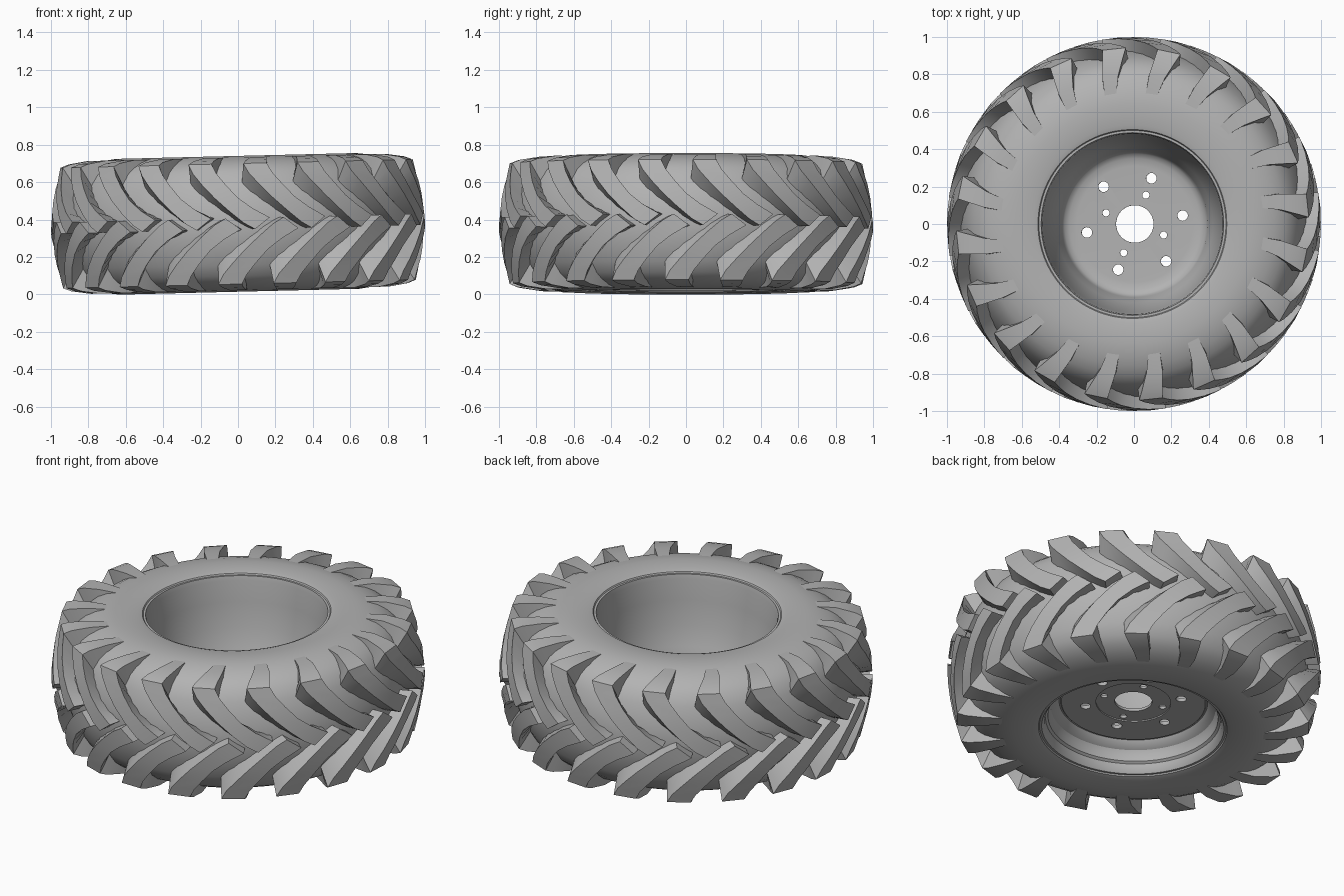
import bpy, bmesh, math
from mathutils import Matrix, Vector

if "Cube" in bpy.data.objects:
    bpy.data.objects.remove(bpy.data.objects["Cube"])

# One plain grey for everything
grey = bpy.data.materials.new("plain_grey")
grey.use_nodes = True
colour = (0.45, 0.45, 0.45, 1)
grey.diffuse_color = colour
grey.node_tree.nodes["Principled BSDF"].inputs["Base Color"].default_value = colour

# The wheel lies on its side with a slight lean
PLACE = Matrix.Translation((0, 0, 0.377)) @ Matrix.Rotation(math.radians(-1.4), 4, "Y")
LUGS = 20


def polar(r, degrees, z):
    a = math.radians(degrees)
    return Vector((r * math.cos(a), r * math.sin(a), z))


def finish(bm, name, angle=30):
    bmesh.ops.recalc_face_normals(bm, faces=bm.faces)
    mesh = bpy.data.meshes.new(name)
    bm.to_mesh(mesh)
    bm.free()
    mesh.materials.append(grey)
    ob = bpy.data.objects.new(name, mesh)
    bpy.context.collection.objects.link(ob)
    ob.matrix_world = PLACE
    smooth(ob, angle)
    return ob


def smooth(ob, angle):
    bpy.ops.object.select_all(action="DESELECT")
    ob.select_set(True)
    bpy.context.view_layer.objects.active = ob
    bpy.ops.object.shade_smooth_by_angle(angle=math.radians(angle))


def lathe(profile, name, steps=120):
    """Spin a closed (radius, height) outline around the axle."""
    bm = bmesh.new()
    rings = [[bm.verts.new(polar(r, 360 * i / steps, z)) for r, z in profile]
             for i in range(steps)]
    n = len(profile)
    for i in range(steps):
        a, b = rings[i], rings[(i + 1) % steps]
        for j in range(n):
            k = (j + 1) % n
            bm.faces.new((a[j], b[j], b[k], a[k]))
    return finish(bm, name)


# Tyre carcass: upper half outline mirrored to the lower half
half = [(0.495, 0.335), (0.505, 0.352), (0.53, 0.359), (0.64, 0.363), (0.70, 0.355),
        (0.76, 0.338), (0.81, 0.312), (0.85, 0.278), (0.885, 0.22), (0.91, 0.15),
        (0.928, 0.08)]
lathe(half + [(0.934, 0)] + [(r, -z) for r, z in reversed(half)], "tyre_carcass")

# Wheel: deep tapered bowl above, stepped rim below, thin centre disc
bowl = [(0.50, 0.345), (0.488, 0.345), (0.482, 0.32), (0.472, 0.2), (0.45, 0.06),
        (0.42, -0.05), (0.392, -0.115), (0.388, -0.135), (0.375, -0.153),
        (0.35, -0.166), (0.31, -0.17), (0.1, -0.17)]
underside = [(0.1, -0.185), (0.2, -0.185), (0.2, -0.192), (0.385, -0.192), (0.39, -0.187),
             (0.398, -0.187), (0.415, -0.21), (0.44, -0.225), (0.452, -0.25), (0.455, -0.285),
             (0.468, -0.295), (0.474, -0.325), (0.488, -0.345), (0.50, -0.345)]
wheel = lathe(bowl + underside, "wheel")

# Bolt holes through the disc
bm = bmesh.new()
for count, ring, radius, start in ((6, 0.26, 0.028, 70), (4, 0.165, 0.019, 69)):
    for i in range(count):
        spot = polar(ring, start + 360 * i / count, -0.18)
        bmesh.ops.create_cone(bm, cap_ends=True, segments=24, radius1=radius,
                              radius2=radius, depth=0.1, matrix=Matrix.Translation(spot))
cutter = finish(bm, "bolt_hole_cutter")
cutter.hide_render = True
cut = wheel.modifiers.new("bolt_holes", "BOOLEAN")
cut.operation = "DIFFERENCE"
cut.solver = "EXACT"
cut.object = cutter
bpy.context.view_layer.update()
bpy.context.view_layer.objects.active = wheel
# The hole cut must come before the smoothing step
bpy.ops.object.modifier_move_to_index(modifier=cut.name, index=0)
bpy.ops.object.modifier_apply(modifier=cut.name)
bpy.data.objects.remove(cutter)
smooth(wheel, 30)

# Tread lug stations: angle, outer radius, height, half width in degrees, edge skew
STATIONS = [(-80, 0.67, 0.354, 2.4, 0), (-81.5, 0.80, 0.355, 3.1, 0),
            (-83.3, 0.90, 0.339, 3.6, 0), (-84, 0.943, 0.322, 3.8, 0),
            (-82.3, 0.956, 0.27, 3.8, 0), (-79.3, 0.972, 0.21, 3.7, 0),
            (-75.5, 0.985, 0.14, 3.6, 0), (-71, 0.994, 0.075, 3.5, 0.008),
            (-67, 0.999, 0.025, 3.1, 0.022), (-64.5, 1.0, 0.0, 2.3, 0.03)]


def add_lug(bm, turn, side):
    loops = []
    for angle, r, z, width, skew in STATIONS:
        base_r, base_z = r + (0.75 - r) * 0.45, z * 0.55
        corners = []
        for edge, rr, zz, flare in ((-1, base_r, base_z, 0.7), (-1, r, z, 0),
                                    (1, r, z, 0), (1, base_r, base_z, 0.7)):
            corners.append(bm.verts.new(polar(
                rr, angle + turn + edge * (width + flare), side * (zz + edge * skew))))
        loops.append(corners)
    for a, b in zip(loops, loops[1:]):
        for j in range(4):
            k = (j + 1) % 4
            bm.faces.new((a[j], b[j], b[k], a[k]))
    bm.faces.new(loops[0])
    bm.faces.new(loops[-1])


# Two rows of lugs, the lower row half a pitch behind
pitch = 360 / LUGS
for name, side, shift in (("upper_tread_lugs", 1, 0), ("lower_tread_lugs", -1, -pitch / 2)):
    bm = bmesh.new()
    for i in range(LUGS):
        add_lug(bm, shift + i * pitch, side)
    finish(bm, name, 28)
